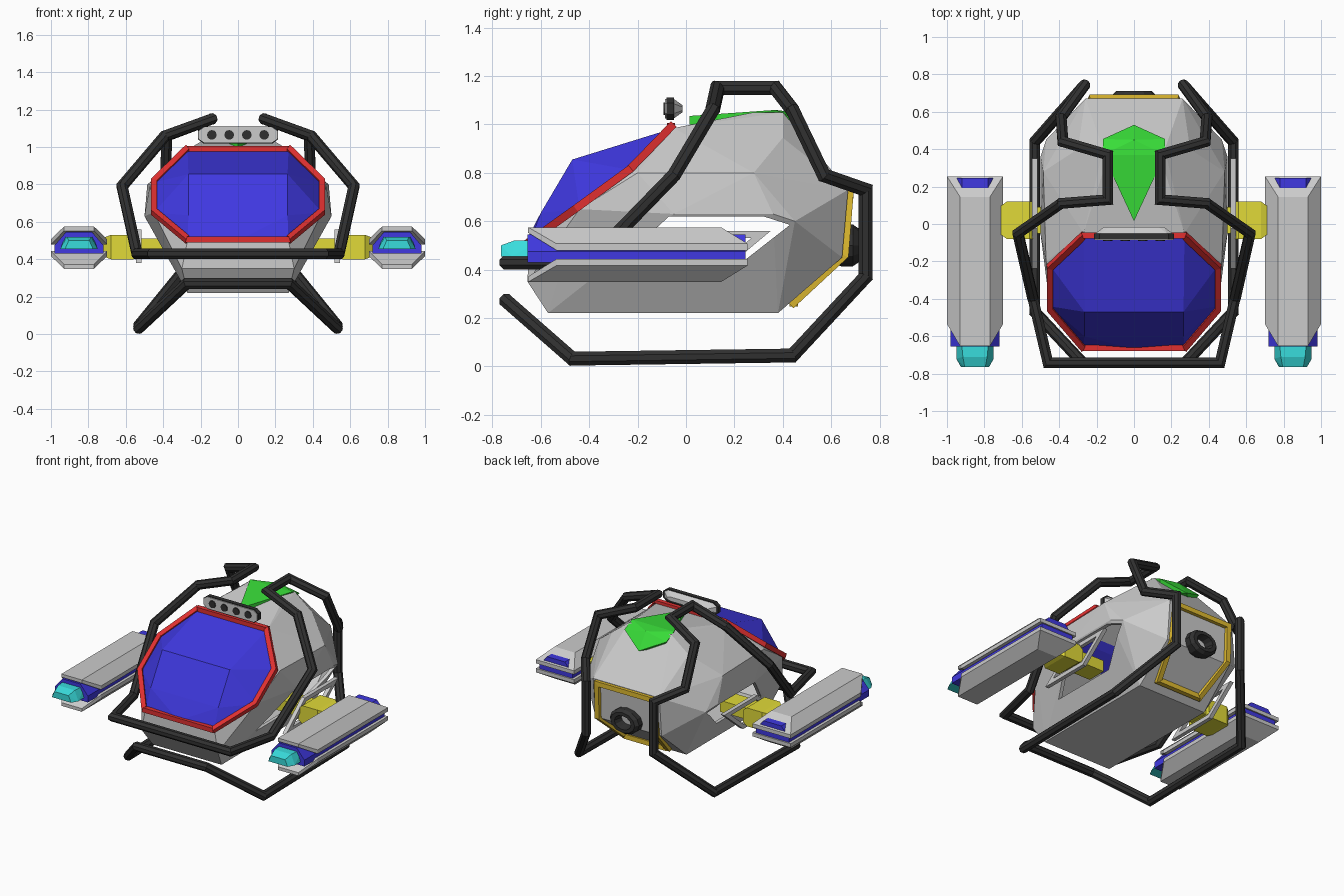
import bpy, bmesh, math
from mathutils import Vector

if "Cube" in bpy.data.objects:
    bpy.data.objects.remove(bpy.data.objects["Cube"])

COL = dict(blue=(.05, .04, .75, 1), red=(.75, .03, .03, 1), green=(.04, .72, .04, 1),
           yellow=(.75, .7, .04, 1), cyan=(.04, .72, .72, 1), gold=(.75, .5, .03, 1),
           black=(.03, .03, .03, 1))
MATS = {}
for k, c in COL.items():
    MATS[k] = bpy.data.materials.new(k)
    MATS[k].diffuse_color = c


def finish(name, bm, color=None):
    bmesh.ops.recalc_face_normals(bm, faces=bm.faces[:])
    me = bpy.data.meshes.new(name)
    bm.to_mesh(me)
    bm.free()
    ob = bpy.data.objects.new(name, me)
    bpy.context.collection.objects.link(ob)
    if color:
        me.materials.append(MATS[color])
    return ob


def both(pts):
    """Points plus their mirror images across x = 0."""
    return [(s * x, y, z) for x, y, z in pts for s in (1, -1)]


def solid(name, pts, color=None):
    """Faceted convex solid around the given points."""
    bm = bmesh.new()
    for p in pts:
        bm.verts.new(p)
    bmesh.ops.remove_doubles(bm, verts=bm.verts[:], dist=1e-4)
    r = bmesh.ops.convex_hull(bm, input=bm.verts[:])
    junk = {g for g in r['geom_interior'] + r['geom_unused'] if isinstance(g, bmesh.types.BMVert)}
    bmesh.ops.delete(bm, geom=list(junk), context='VERTS')
    bmesh.ops.dissolve_limit(bm, angle_limit=.02, verts=bm.verts[:], edges=bm.edges[:])
    return finish(name, bm, color)


def box(x0, x1, y0, y1, z0, z1):
    return [(x, y, z) for x in (x0, x1) for y in (y0, y1) for z in (z0, z1)]


def tube(name, path, r, color=None, n=6):
    """Closed loop of mitred bars through the path."""
    P = [Vector(p) for p in path]
    m = len(P)
    d = [(P[(i + 1) % m] - P[i]).normalized() for i in range(m)]
    bm = bmesh.new()
    for i in range(m):
        t = d[i]
        ref = Vector((1, 0, 0)) if abs(t.x) < .9 else Vector((0, 0, 1))
        u = t.cross(ref).normalized()
        v = t.cross(u)
        rings = []
        for p, nb in ((P[i], d[i - 1]), (P[(i + 1) % m], d[(i + 1) % m])):
            nrm = (t + nb).normalized()
            ring = []
            for k in range(n):
                a = 2 * math.pi * (k + .5) / n
                o = (u * math.cos(a) + v * math.sin(a)) * r
                ring.append(bm.verts.new(p + o - t * (o.dot(nrm) / t.dot(nrm))))
            rings.append(ring)
        A, B = rings
        for k in range(n):
            j = (k + 1) % n
            bm.faces.new((A[k], A[j], B[j], B[k]))
        bm.faces.new(A[::-1])
        bm.faces.new(B)
    return finish(name, bm, color)


def mirrored_loop(right):
    return right + [(-x, y, z) for x, y, z in reversed(right)]


# hull shell with an opening on each side
RIM = [(.27, -.05, .985), (.45, -.22, .81), (.45, -.44, .65), (.27, -.65, .5)]
hull = solid("hull", both(RIM + [
    (.3, -.655, .35), (.27, -.57, .22), (.27, .38, .22),
    (.47, -.2, .8), (.485, .28, .8), (.5, -.05, .63), (.5, .36, .63), (.47, .45, .6),
    (.165, .28, 1.05), (.165, .4, 1.05), (.3, .4, .945),
    (.26, .67, .73), (.26, .645, .45)]))
opening = [(-.07, .62), (.32, .62), (.43, .585), (.18, .39), (-.32, .39)]
cutter = solid("opening_cutter", [(x, y, z) for x in (-.8, .8) for y, z in opening])
cutter.hide_render = True
m = hull.modifiers.new("shell", 'SOLIDIFY')
m.thickness = .025
m.offset = -1
m = hull.modifiers.new("openings", 'BOOLEAN')
m.object = cutter
m.operation = 'DIFFERENCE'
m.solver = 'EXACT'
bpy.context.view_layer.objects.active = hull
for mod in list(hull.modifiers):
    bpy.ops.object.modifier_apply(modifier=mod.name)
bpy.data.objects.remove(cutter)

# canopy glass and its rim
solid("canopy", both(RIM + [(.265, -.47, .855), (.265, -.6, .635)]) + [(0, -.67, .5)], "blue")
tube("canopy_rim", mirrored_loop([(x, y - .012, z + .005) for x, y, z in RIM]), .023, "red", 4)

# roof fin
solid("roof_fin", both([(.165, .37, 1.06), (.165, .455, 1.02), (.12, .4, .95)])
      + [(0, .015, 1.035), (0, .015, 1.0), (0, .53, .94), (0, .45, 1.05)], "green")

# roll cage, bumper and skids in one closed loop
tube("tube_cage", mirrored_loop([
    (.46, -.742, .43), (.54, -.4, .43), (.62, -.05, .79), (.39, .11, 1.06),
    (.14, .13, 1.15), (.14, .37, 1.15), (.38, .44, 1.06), (.39, .57, .79),
    (.265, .742, .73), (.265, .742, .37), (.53, .44, .045), (.53, -.47, .032),
    (.275, -.742, .27)]), .031, "black", 8)

# rear hatch frame and engine nozzle
tube("rear_hatch_frame", mirrored_loop([(.22, .675, .71), (.23, .655, .46), (.17, .445, .265)]),
     .024, "gold", 4)
bm = bmesh.new()
prof = [(.08, .58), (.115, .64), (.115, .69), (.095, .712), (.065, .712), (.05, .64)]
rings = [[bm.verts.new((r * math.cos(a), y, .5 + .75 * r * math.sin(a)))
          for a in [2 * math.pi * k / 12 for k in range(12)]] for r, y in prof]
for A, B in zip(rings, rings[1:]):
    for k in range(12):
        bm.faces.new((A[k], A[k - 1], B[k - 1], B[k]))
bm.faces.new(rings[0])
bm.faces.new(rings[-1])
finish("engine_nozzle", bm, "black")

# roof light bar
def bar(w, h, y):
    return both([(w, y, 1.065 + s * h * .5) for s in (1, -1)]
                + [(w - .03, y, 1.065 + s * h) for s in (1, -1)])


solid("light_bar", bar(.215, .046, -.08) + bar(.215, .046, -.05), "black")
solid("light_bar_face", bar(.21, .041, -.086) + bar(.21, .041, -.07))
solid("light_bar_back", bar(.205, .04, -.05) + bar(.16, .015, -.015))
for i, x in enumerate((-.14, -.047, .047, .14)):
    ring = [(x + .026 * math.cos(a), y, 1.065 + .026 * math.sin(a))
            for y in (-.092, -.075) for a in [math.pi * k / 6 for k in range(12)]]
    solid(f"lamp_{i + 1}", ring, "black")

# side pods with struts
for side, s in (("right", 1), ("left", -1)):
    def pod(name, pts, color=None):
        solid(f"{side}_{name}", [(s * x, y, z) for x, y, z in pts], color)

    def wide(pts):
        return [(.85 + q * x, y, z) for x, y, z in pts for q in (1, -1)]

    for part, t in (("top", 1), ("bottom", -1)):
        pod(f"pod_{part}_shell", wide(
            [(.08, y, .462 + t * h) for y in (-.652, .145) for h in (.113, .09)]
            + [(.15, y, .462 + t * h) for y in (-.535, .255) for h in (.045, .018)]))
    pod("pod_core", wide([(w, y, z) for y in (-.655, .245)
                          for w, z in ((.13, .43), (.13, .475), (.07, .545))]), "blue")
    pod("pod_light", wide([(.1, -.6, .455), (.1, -.72, .455), (.075, -.765, .455),
                           (.075, -.6, .52), (.065, -.71, .52), (.055, -.765, .5)]), "cyan")
    pod("strut_inner", box(.33, .56, -.05, .09, .43, .51), "yellow")
    pod("strut_outer", [(x, .02 + q * w, .465 + r * h) for q in (1, -1) for r in (1, -1)
                        for x, w, h in ((.53, .1, .04), (.56, .1, .065), (.68, .1, .065),
                                        (.72, .07, .05))], "yellow")
    # frame around the strut root
    tube(f"{side}_strut_frame", [(s * .53, y, z) for y, z in
                                 ((-.02, .545), (.31, .545), (.13, .395), (-.2, .395))], .02, None, 4)

for m in bpy.data.materials:
    if m.users and not m.is_grease_pencil:
        m.use_nodes = True
        m.node_tree.nodes["Principled BSDF"].inputs["Base Color"].default_value = m.diffuse_color
